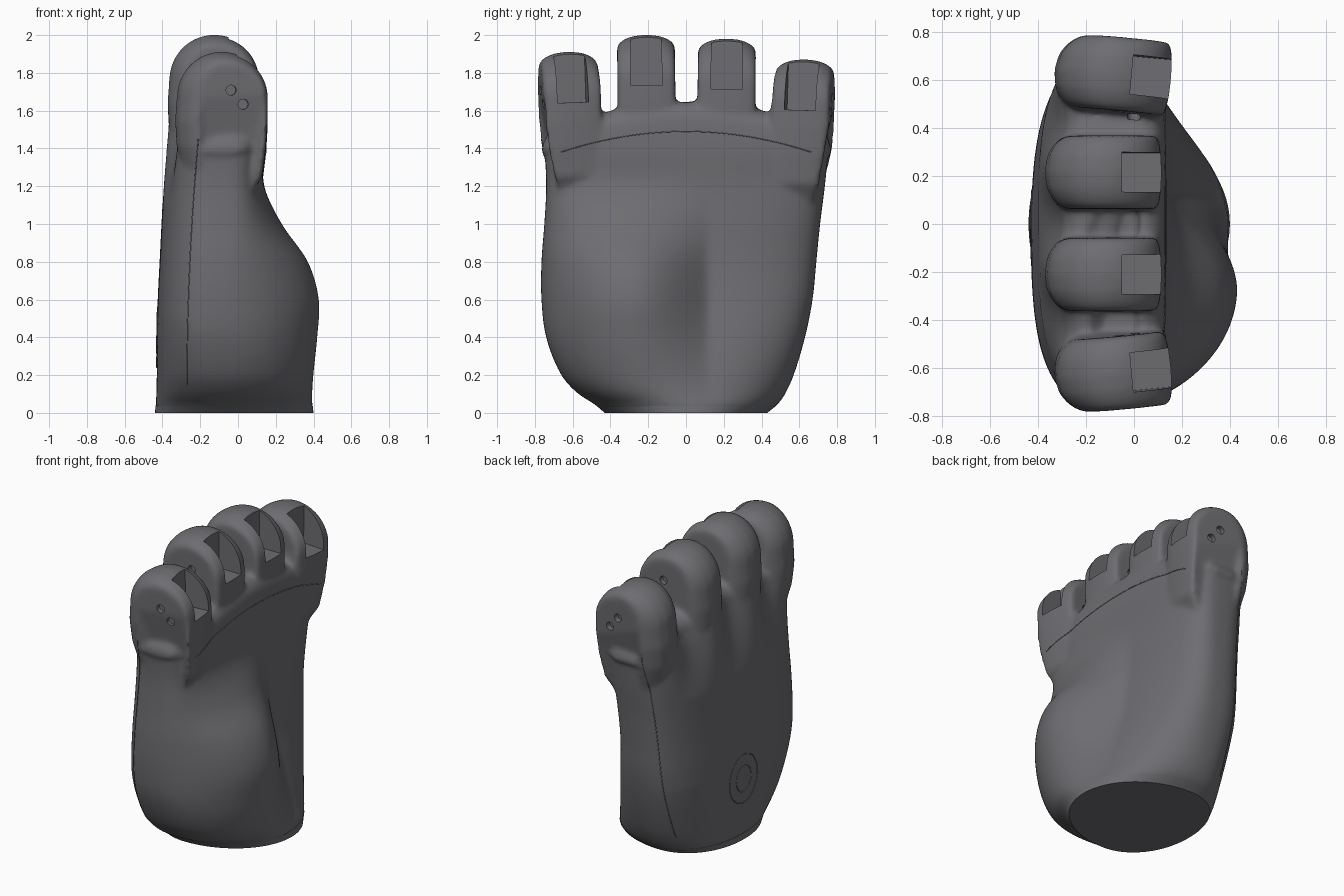
import bpy, bmesh, math
from mathutils import Vector, Matrix
from mathutils.bvhtree import BVHTree

if "Cube" in bpy.data.objects:
    bpy.data.objects.remove(bpy.data.objects["Cube"])

GREY = bpy.data.materials.new("dark_grey")
GREY.diffuse_color = (.155, .155, .168, 1)
GREY.use_nodes = True
GREY.node_tree.nodes["Principled BSDF"].inputs["Base Color"].default_value = GREY.diffuse_color


def make(name, rings=None, bm=None):
    """Mesh object from closed rings of points (capped), or from a bmesh."""
    if rings:
        bm = bmesh.new()
        vs = [[bm.verts.new(p) for p in r] for r in rings]
        n = len(rings[0])
        for a, b in zip(vs, vs[1:]):
            for i in range(n):
                bm.faces.new((a[i], a[(i + 1) % n], b[(i + 1) % n], b[i]))
        bm.faces.new(vs[0])
        bm.faces.new(vs[-1])
    bmesh.ops.recalc_face_normals(bm, faces=bm.faces)
    me = bpy.data.meshes.new(name)
    bm.to_mesh(me)
    bm.free()
    me.materials.append(GREY)
    ob = bpy.data.objects.new(name, me)
    bpy.context.collection.objects.link(ob)
    return ob


def select(*obs):
    bpy.ops.object.select_all(action='DESELECT')
    for ob in obs:
        ob.select_set(True)
    bpy.context.view_layer.objects.active = obs[0]


# z, y min, y max, back x, front x, thumb mound x, squareness
KEYS = [
    (0.0, -.43, .43, -.44, .40, .40, 2),
    (.05, -.49, .49, -.435, .385, .405, 2),
    (.1, -.57, .525, -.432, .36, .41, 2.1),
    (.2, -.66, .57, -.43, .32, .415, 2.2),
    (.4, -.74, .63, -.43, .25, .43, 2.4),
    (.6, -.765, .67, -.425, .19, .435, 2.6),
    (.8, -.765, .69, -.415, .155, .375, 2.8),
    (1.0, -.75, .71, -.405, .14, .235, 3.2),
    (1.2, -.74, .735, -.395, .13, .14, 3.8),
    (1.4, -.75, .755, -.38, .135, .135, 4.2),
    (1.6, -.77, .775, -.365, .125, .125, 4.5)]


def section(z):
    """Smoothly interpolated row of the palm table."""
    k = min(max(sum(r[0] <= z for r in KEYS) - 1, 0), len(KEYS) - 2)

    def slope(i, c):
        a, b = KEYS[max(i - 1, 0)], KEYS[min(i + 1, len(KEYS) - 1)]
        return (b[c] - a[c]) / (b[0] - a[0])
    a, b = KEYS[k], KEYS[k + 1]
    h = b[0] - a[0]
    t = (z - a[0]) / h
    return [(2*t**3 - 3*t*t + 1) * a[c] + (t**3 - 2*t*t + t) * h * slope(k, c)
            + (3*t*t - 2*t**3) * b[c] + (t**3 - t*t) * h * slope(k + 1, c) for c in range(1, 7)]


def palm_ring(z, inset=0.0, n=160):
    yl, yr, xb, xf, peak, sq = section(min(z, 1.6))
    cx, cy, hy = -.1, (yl + yr) / 2, (yr - yl) / 2 - inset
    pts = []
    up = min(max((z - 1.1) / .45, 0), 1)
    for i in range(n):
        a = 2 * math.pi * i / n
        c, s = math.cos(a), math.sin(a)
        e = sq if s > 0 else 2.1 + .8 * min(1, z / .5)
        r = (abs(c) ** e + abs(s) ** e) ** (-1 / e)
        y = cy + hy * c * r
        w = abs(s) * r
        if s > 0:
            u = (y + .3) / (.42 if y > -.3 else .47)
            bump = max(0, 1 - u * u) ** (1.25 if y > -.3 else .8)
            x = cx + (xf - cx - inset) * w + (peak - xf) * bump
        else:
            # grooves between the finger roots on the back
            groove = .5 - .5 * math.cos(2 * math.pi * (y - .21) / .415) if abs(y) < .62 else 0
            x = cx - (cx - xb - inset) * w + .07 * up * groove * w
        pts.append((x, y, z - .3 * up ** 2 * y * y * min(1, max(0, (z - 1.35) / .2))))
    return pts


# Flat wrist plate, then palm shell with thumb mound and rounded top edge
make("wrist_plate", [palm_ring(z) for z in (0, .02, .04)])
levels = [(.015, 0)] + [(.05 + .03 * i, 0) for i in range(51)]
levels += [(1.55 + .1 * math.sin(a), .1 * (1 - math.cos(a)))
           for a in [math.pi / 2 * k / 6 for k in range(1, 7)]]
palm = make("palm", [palm_ring(z, d) for z, d in levels])

# Knuckles: rounded tabs lofted across their width, sinking into the palm
ARC = [math.pi * i / 32 for i in range(33)]
STATIONS = [(-.153, .72), (-.15, .77), (-.137, .84), (-.11, .91), (-.07, .97), (0, 1),
            (.07, .97), (.11, .91), (.137, .84), (.15, .77), (.153, .72)]
ROOT = [(-.12, 1.04, 1, 0), (-.26, 1.0, .97, .012), (-.42, .85, .9, .045), (-.58, .4, .5, .10)]


def knuckle(name, x, y, top, turn, lean):
    R = .24
    place = (Matrix.Translation((x, y, top - R + .003)) @ Matrix.Rotation(turn, 4, 'Z')
             @ Matrix.Rotation(lean, 4, 'X'))
    side = (y > 0) - (y < 0) if abs(y) > .5 else 0
    rings = []
    for d, s in STATIONS:
        front, back, high = R * (.65 + .35 * s), R * s ** (2 if d * side > 0 else 1.5), R * s
        ring = [((front if math.cos(a) > 0 else back) * math.cos(a), d, high * math.sin(a)) for a in ARC]
        ring += [(-back * kb, d - side * sh, z) for z, kb, kf, sh in ROOT]
        ring += [(front * kf, d - side * sh, z) for z, kb, kf, sh in reversed(ROOT)]
        rings.append([place @ Vector(p) for p in ring])
    return make(name, rings), place


knuckles = [knuckle(f"knuckle_{i + 1}", *row) for i, row in enumerate([
    (-.085, -.62, 1.91, .09, .03), (-.125, -.21, 2.0, 0, .01),
    (-.125, .215, 1.98, 0, -.01), (-.085, .625, 1.87, -.09, -.03)])]

# Blend knuckles and palm into one smooth shell
select(palm, *[k for k, _ in knuckles])
bpy.ops.object.join()
remesh = palm.modifiers.new("blend", 'REMESH')
remesh.mode, remesh.voxel_size = 'VOXEL', .013
relax = palm.modifiers.new("relax", 'SMOOTH')
relax.factor, relax.iterations = .5, 14
for m in ("blend", "relax"):
    bpy.ops.object.modifier_apply(modifier=m)

# Finger slots and pin holes
bm = bmesh.new()
for _, place in knuckles:
    slot = Matrix.Translation((.225, 0, .12)) @ Matrix.Diagonal((.30, .165, .30, 1))
    bmesh.ops.create_cube(bm, size=1, matrix=place @ slot)
    for end in (-1, 1):
        for hx, hz in ((.035, .04), (.10, -.035)):
            m = Matrix.Translation((hx, end * .15, hz)) @ Matrix.Rotation(math.pi / 2, 4, 'X')
            bmesh.ops.create_cone(bm, cap_ends=True, segments=20, radius1=.027, radius2=.027,
                                  depth=.06, matrix=place @ m)
cutter = make("slot_cutter", bm=bm)
cut = palm.modifiers.new("cut", 'BOOLEAN')
cut.operation, cut.object, cut.solver = 'DIFFERENCE', cutter, 'EXACT'
select(palm)
bpy.ops.object.modifier_apply(modifier="cut")
bpy.data.objects.remove(cutter)
palm.data.materials.clear()
palm.data.materials.append(GREY)
bpy.ops.object.shade_smooth_by_angle(angle=math.radians(40))

# Thin seam lines laid on the palm surface
tree = BVHTree.FromObject(palm, bpy.context.evaluated_depsgraph_get())


def seam(name, pts, direction, closed=False):
    d = Vector(direction)
    hits = [tree.ray_cast(Vector(p) - 3 * d, d)[0] for p in pts]
    hits = [h for h in hits if h]
    cu = bpy.data.curves.new(name, 'CURVE')
    cu.dimensions, cu.bevel_depth, cu.bevel_resolution = '3D', .003, 1
    cu.materials.append(GREY)
    sp = cu.splines.new('POLY')
    sp.points.add(len(hits) - 1)
    for q, h in zip(sp.points, hits):
        q.co = (*h, 1)
    sp.use_cyclic_u = closed
    bpy.context.collection.objects.link(bpy.data.objects.new(name, cu))


for label, r in (("outer", .16), ("inner", .085)):
    seam(f"back_port_{label}_ring", [(0, r * .9 * math.cos(a * math.pi / 24), .4 + r * math.sin(a * math.pi / 24))
                                     for a in range(48)], (1, 0, 0), True)
seam("palm_top_seam", [(0, -.66 + .034 * i, 1.49 - .25 * (-.66 + .034 * i) ** 2) for i in range(40)], (-1, 0, 0))
for label, sy in (("thumb", 1), ("outer", -1)):
    seam(f"{label}_side_seam", [(-.27 + .06 * (i / 30) ** 2, 0, .15 + 1.3 * i / 30) for i in range(31)], (0, sy, 0))
